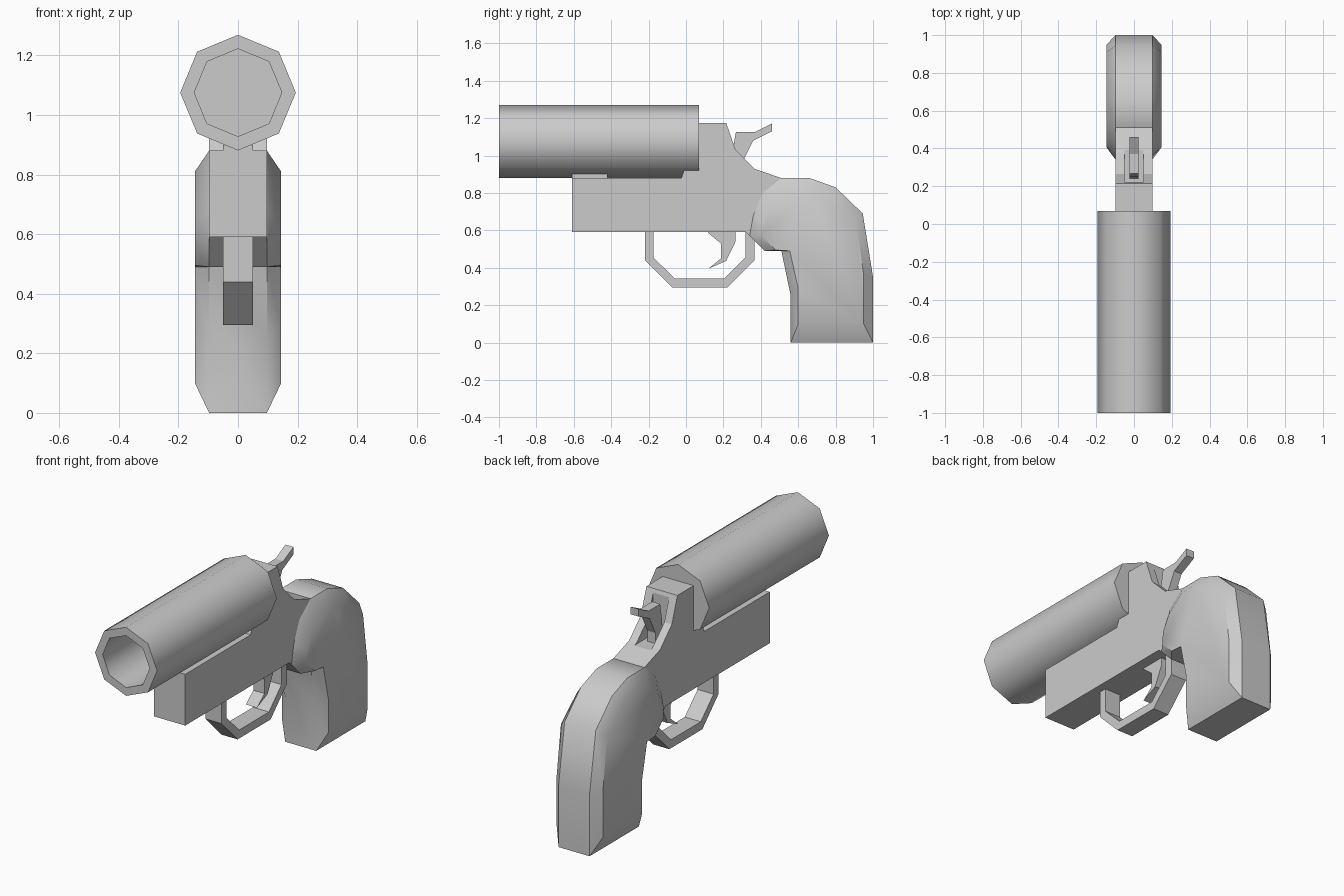
import bpy, bmesh, math

if "Cube" in bpy.data.objects:
    bpy.data.objects.remove(bpy.data.objects["Cube"])


def loft(name, sections, smooth=None):
    """Skin (x, [(y, z), ...]) sections along x and cap both ends."""
    bm = bmesh.new()
    rings = [[bm.verts.new((x, y, z)) for y, z in pts] for x, pts in sections]
    n = len(rings[0])
    for a, b in zip(rings, rings[1:]):
        for i in range(n):
            j = (i + 1) % n
            bm.faces.new((a[i], a[j], b[j], b[i]))
    bm.faces.new(rings[0])
    bm.faces.new(rings[-1])
    return finish(name, bm, smooth)


def finish(name, bm, smooth=None):
    bmesh.ops.recalc_face_normals(bm, faces=bm.faces[:])
    mesh = bpy.data.meshes.new(name)
    bm.to_mesh(mesh)
    bm.free()
    ob = bpy.data.objects.new(name, mesh)
    bpy.context.collection.objects.link(ob)
    if smooth:
        bpy.ops.object.select_all(action='DESELECT')
        ob.select_set(True)
        bpy.context.view_layer.objects.active = ob
        bpy.ops.object.shade_smooth_by_angle(angle=math.radians(smooth))
    return ob


def plate(name, half_width, pts, smooth=None):
    return loft(name, [(-half_width, pts), (half_width, pts)], smooth)


# Barrel: octagonal tube with a blind bore
bm = bmesh.new()
rings = []
for r, y in [(0.194, 0.07), (0.194, -1), (0.147, -1), (0.147, 0.05)]:
    rings.append([bm.verts.new((r * math.cos(k * math.pi / 4), y,
                                1.075 + r * math.sin(k * math.pi / 4))) for k in range(8)])
for a, b in zip(rings, rings[1:]):
    for i in range(8):
        j = (i + 1) % 8
        bm.faces.new((a[i], a[j], b[j], b[i]))
bm.faces.new(rings[0])
bm.faces.new(rings[-1])
finish("barrel", bm, 50)

# Frame with a hammer slot cut in its rear slope
frame = plate("frame", 0.097, [
    (-0.61, 0.59), (-0.61, 0.88), (-0.025, 0.88), (-0.01, 0.922), (0.06, 0.922),
    (0.06, 1.175), (0.215, 1.175), (0.265, 1.03), (0.37, 0.927), (0.51, 0.88),
    (0.41, 0.80), (0.36, 0.68), (0.34, 0.57), (0.32, 0.59)])
slot = plate("hammer_slot_cutter", 0.05, [(0.222, 0.92), (0.222, 1.3), (0.5, 1.3), (0.5, 0.92)])
slot.hide_render = True
cut = frame.modifiers.new("hammer_slot", 'BOOLEAN')
cut.operation = 'DIFFERENCE'
cut.object = slot

# Barrel latch on the front of the frame
plate("barrel_latch", 0.05, [(-0.61, 0.87), (-0.61, 0.90), (-0.42, 0.90), (-0.42, 0.87)])

# Grip with broad bevels into raised side panels
rim = [(0.56, 0), (1.0, 0), (1.0, 0.35), (0.945, 0.69), (0.80, 0.83), (0.66, 0.88),
       (0.51, 0.88), (0.41, 0.80), (0.36, 0.68), (0.34, 0.57), (0.42, 0.49),
       (0.51, 0.49), (0.56, 0.25)]
panel = [(0.60, 0.10), (0.95, 0.10), (0.95, 0.36), (0.91, 0.65), (0.77, 0.77), (0.66, 0.81),
         (0.56, 0.81), (0.46, 0.73), (0.41, 0.64), (0.405, 0.57), (0.48, 0.495),
         (0.555, 0.49), (0.60, 0.29)]
loft("grip", [(-0.145, panel), (-0.097, rim), (0.097, rim), (0.145, panel)], 40)

# Trigger guard strap
plate("trigger_guard", 0.05, [
    (-0.22, 0.60), (-0.22, 0.44), (-0.075, 0.295), (0.22, 0.295), (0.365, 0.44), (0.365, 0.60),
    (0.317, 0.60), (0.317, 0.455), (0.205, 0.343), (-0.06, 0.343), (-0.175, 0.455), (-0.175, 0.60)])

# Trigger
plate("trigger", 0.035, [
    (0.115, 0.60), (0.12, 0.585), (0.187, 0.53), (0.187, 0.45), (0.12, 0.395),
    (0.215, 0.437), (0.265, 0.54), (0.265, 0.60)])

# Hammer with thumb spur
plate("hammer", 0.025, [
    (0.24, 0.90), (0.25, 1.03), (0.267, 1.127), (0.37, 1.127), (0.46, 1.172),
    (0.46, 1.13), (0.36, 1.08), (0.31, 0.98), (0.31, 0.90)])
